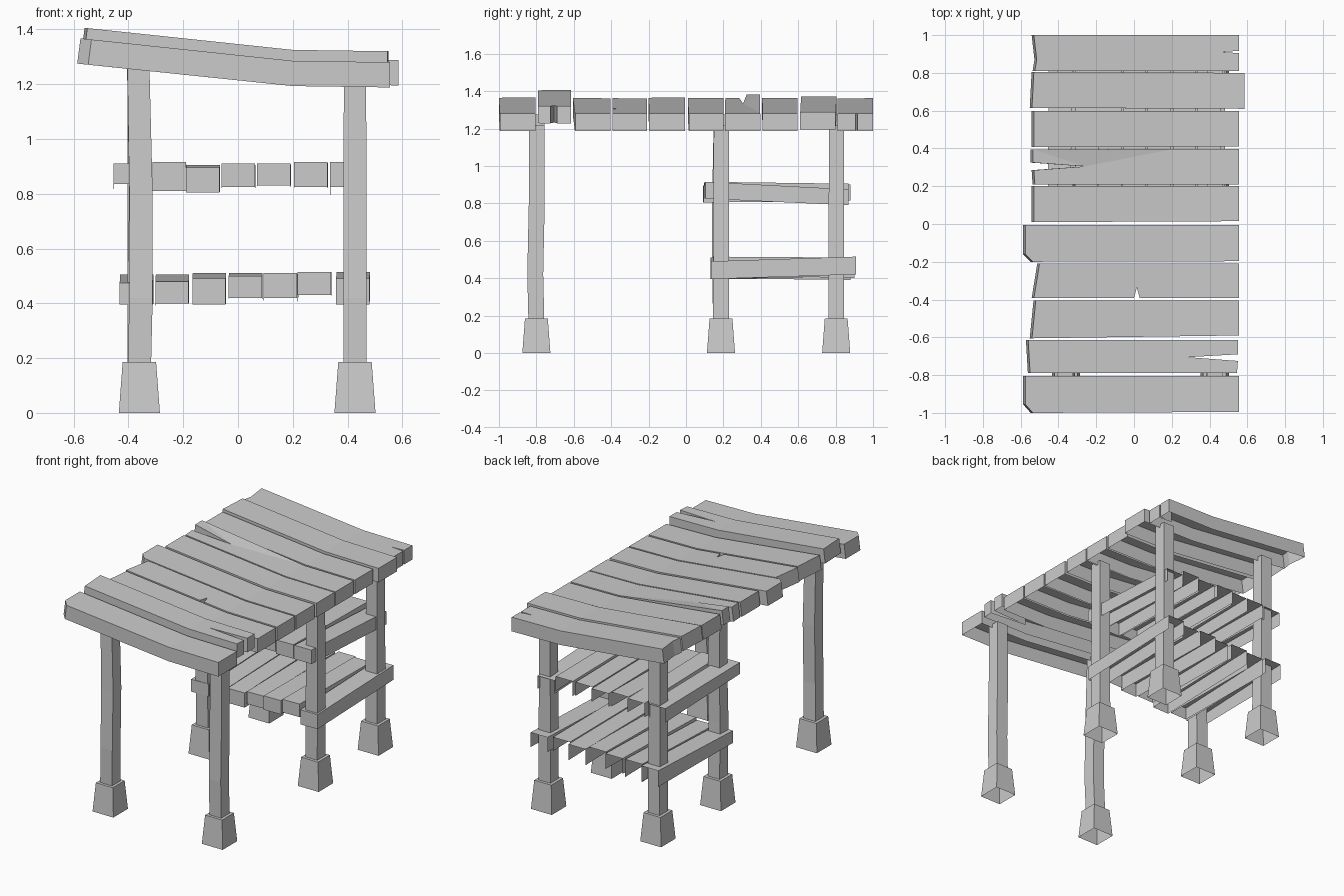
import bpy, bmesh
from mathutils import Vector

if "Cube" in bpy.data.objects:
    bpy.data.objects.remove(bpy.data.objects["Cube"])


def finish(bm, name):
    bmesh.ops.recalc_face_normals(bm, faces=bm.faces)
    me = bpy.data.meshes.new(name)
    bm.to_mesh(me)
    bm.free()
    ob = bpy.data.objects.new(name, me)
    bpy.context.collection.objects.link(ob)
    return ob


def board(name, outline, top, depth, cuts=(), open_back=False):
    """Flat outline, bent to the top height, with side walls and open underside."""
    bm = bmesh.new()
    bm.faces.new([bm.verts.new((x, y, 0)) for x, y in outline])
    for cx in cuts:
        bmesh.ops.bisect_plane(bm, geom=bm.verts[:] + bm.edges[:] + bm.faces[:],
                               plane_co=(cx, 0, 0), plane_no=(1, 0, 0))
    bmesh.ops.triangulate(bm, faces=[f for f in bm.faces if len(f.verts) > 4])
    back = max(v.co.y for v in bm.verts) - 0.02
    rim = [e for e in bm.edges if e.is_boundary and
           not (open_back and all(v.co.y > back for v in e.verts))]
    for v in bm.verts:
        v.co.z = top(v.co.x, v.co.y)
    new = bmesh.ops.extrude_edge_only(bm, edges=rim)["geom"]
    for v in new:
        if isinstance(v, bmesh.types.BMVert):
            v.co.z -= depth(v.co.x, v.co.y)
            if not open_back and v.co.x < -0.48:
                v.co.x -= 0.012
    return finish(bm, name)


def column(name, rings):
    """Square column through rings of (x, y, z, width), open at the bottom."""
    bm = bmesh.new()
    prev = None
    for x, y, z, w in rings:
        h = w / 2
        ring = [bm.verts.new((x + sx * h, y + sy * h, z))
                for sx, sy in ((-1, -1), (1, -1), (1, 1), (-1, 1))]
        if prev:
            for i in range(4):
                j = (i + 1) % 4
                bm.faces.new((prev[i], prev[j], ring[j], ring[i]))
        prev = ring
    bm.faces.new(prev)
    return finish(bm, name)


# Posts on tapered footings
W = 0.085
for side, x, top in (("left", -0.36, 1.275), ("right", 0.427, 1.215)):
    for place, y in (("front", -0.8), ("middle", 0.187), ("back", 0.803)):
        column(f"{place}_{side}_footing", [(x, y, 0, 0.15), (x, y, 0.185, 0.122)])
        rings = [(x, y, 0.17, W)]
        if place == "front":
            lean = 0.006 if side == "left" else 0
            rings += [(x + lean, y - 0.006, 0.42, W), (x + lean, y + 0.002, 0.8, W)]
        elif side == "left" and place == "middle":
            rings += [(x, y - 0.006, 0.55, W), (x + 0.005, y - 0.006, 0.75, W)]
        rings.append((x - (0.004 if side == "left" else 0), y + 0.002, top, W * 0.95))
        column(f"{place}_{side}_post", rings)


# Roof height: slopes down to the right, then levels off
def roof_z(x, lift=0.0):
    if x < 0.2:
        return 1.285 + (0.2 - x) * 0.106 + lift
    return 1.285 - (x - 0.2) * 0.014 + lift


R = 0.555
roof = [  # outline, lift
    ([(-0.575, -0.955), (-0.535, -1), (R, -0.995), (R, -0.805), (-0.575, -0.805)], 0),
    ([(-0.55, -0.79), (0.545, -0.79), (0.55, -0.725), (0.285, -0.705), (0.55, -0.69),
      (0.55, -0.615), (-0.56, -0.615)], 0.04),
    ([(-0.54, -0.605), (R, -0.59), (R, -0.405), (-0.52, -0.405)], 0),
    ([(-0.53, -0.393), (0, -0.392), (0.015, -0.335), (0.03, -0.392), (R, -0.392),
      (R, -0.208), (-0.5, -0.208)], 0),
    ([(-0.575, -0.16), (-0.535, -0.2), (R, -0.197), (R, -0.005), (-0.575, -0.005)], 0),
    ([(-0.53, 0.01), (R, 0.015), (R, 0.2), (-0.53, 0.2)], 0),
    ([(-0.525, 0.21), (R, 0.208), (R, 0.397), (-0.535, 0.395), (-0.535, 0.325),
      (-0.26, 0.305), (-0.53, 0.285)], 0),
    ([(-0.53, 0.407), (R, 0.41), (R, 0.597), (-0.53, 0.597)], 0),
    ([(-0.54, 0.615), (0.585, 0.61), (0.585, 0.8), (-0.53, 0.805)], 0.008),
    ([(-0.525, 0.81), (R, 0.81), (R, 0.905), (0.46, 0.91), (R, 0.917), (R, 1),
      (-0.53, 1), (-0.515, 0.87)], 0),
]
for i, (outline, lift) in enumerate(roof):
    def top(x, y, i=i, lift=lift):
        curl = 0.02 if i == 6 and x < -0.5 and y > 0.31 else 0
        return roof_z(x, lift) + curl
    board(f"roof_plank_{i + 1}", outline, top, lambda x, y: 0.092, cuts=(0.2,))

# Shelf slats: centre x, front top, back top, front bottom, back bottom, front y, back y
lower = [
    (-0.37, 0.475, 0.505, 0.395, 0.40, 0.135, 0.90),
    (-0.24, 0.48, 0.505, 0.40, 0.39, 0.14, 0.88),
    (-0.105, 0.49, 0.51, 0.395, 0.41, 0.13, 0.89),
    (0.028, 0.50, 0.51, 0.42, 0.405, 0.14, 0.87),
    (0.155, 0.51, 0.505, 0.42, 0.40, 0.13, 0.90),
    (0.28, 0.515, 0.51, 0.43, 0.42, 0.145, 0.88),
    (0.42, 0.49, 0.515, 0.395, 0.42, 0.13, 0.91),
]
upper = [
    (-0.393, 0.91, 0.90, 0.835, 0.81, 0.095, 0.86),
    (-0.25, 0.915, 0.90, 0.81, 0.81, 0.11, 0.87),
    (-0.127, 0.895, 0.905, 0.805, 0.81, 0.09, 0.86),
    (0.002, 0.91, 0.90, 0.825, 0.815, 0.10, 0.88),
    (0.132, 0.91, 0.90, 0.83, 0.81, 0.11, 0.86),
    (0.267, 0.915, 0.905, 0.825, 0.81, 0.10, 0.87),
    (0.397, 0.915, 0.875, 0.825, 0.79, 0.10, 0.87),
]
for level, slats in (("lower", lower), ("upper", upper)):
    for i, (x, tf, tb, bf, bb, y0, y1) in enumerate(slats):
        def mix(a, b, y, y0=y0, y1=y1):
            return a + (b - a) * (y - y0) / (y1 - y0)
        board(f"{level}_shelf_slat_{i + 1}",
              [(x - 0.062, y0), (x + 0.06, y0 + 0.003), (x + 0.062, y1), (x - 0.06, y1)],
              lambda px, py: mix(tf, tb, py),
              lambda px, py: mix(tf - bf, tb - bb, py), open_back=True)
